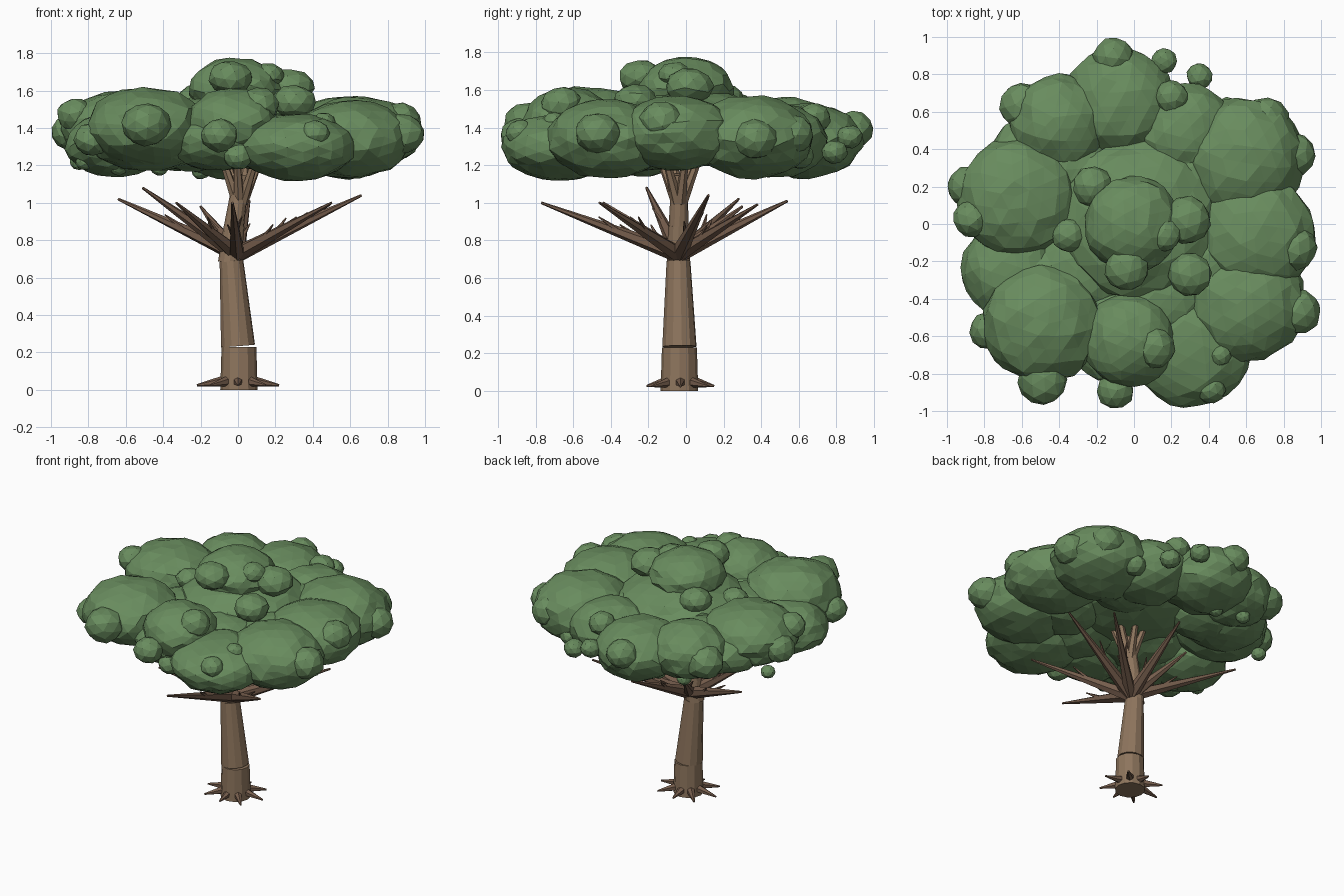
import bpy, bmesh, random
from math import sin, cos, tau
from mathutils import Vector, Matrix

random.seed(4)
cube = bpy.data.objects.get("Cube")
if cube:
    bpy.data.objects.remove(cube)


def material(name, color):
    mat = bpy.data.materials.new(name)
    mat.use_nodes = True
    mat.diffuse_color = (*color, 1)
    mat.node_tree.nodes["Principled BSDF"].inputs["Base Color"].default_value = (*color, 1)
    return mat


leaf = material("leaf green", (0.14, 0.262, 0.112))
bark = material("trunk bark", (0.27, 0.178, 0.11))
wood = material("branch bark", (0.18, 0.11, 0.073))


def finish(bm, name, mat):
    mesh = bpy.data.meshes.new(name)
    bm.to_mesh(mesh)
    bm.free()
    mesh.materials.append(mat)
    obj = bpy.data.objects.new(name, mesh)
    bpy.context.collection.objects.link(obj)
    return obj


def blob(bm, x, y, z, r, rz, detail):
    """Squashed faceted leaf clump with slightly uneven corners."""
    turn = Matrix.Rotation(random.uniform(0, tau), 4, 'Z') @ Matrix.Rotation(random.uniform(0, 1), 4, 'X')
    verts = bmesh.ops.create_icosphere(bm, subdivisions=detail, radius=1)["verts"]
    for v in verts:
        p = (turn @ v.co) * random.uniform(0.96, 1.04)
        v.co = (x + p.x * r, y + p.y * r, z + p.z * rz)


def cone(bm, start, end, r1, r2, sides=6):
    """Tapered limb between two points."""
    a, b = Vector(start), Vector(end)
    d = b - a
    place = Matrix.Translation((a + b) / 2) @ d.to_track_quat('Z', 'Y').to_matrix().to_4x4()
    bmesh.ops.create_cone(bm, cap_ends=True, segments=sides, radius1=r1, radius2=r2,
                          depth=d.length, matrix=place)


# Large canopy clumps: x, y, z, radius, half height
big = [
    (-.49, -.53, 1.41, .32, .21), (-.62, .14, 1.40, .32, .20), (-.40, .54, 1.37, .26, .19),
    (-.08, .64, 1.33, .30, .20), (.28, .48, 1.33, .27, .20), (.58, .35, 1.35, .33, .22),
    (.65, -.05, 1.37, .32, .20), (.60, -.42, 1.34, .32, .21), (.31, -.66, 1.30, .32, .18),
    (-.03, -.62, 1.42, .25, .19), (-.65, -.24, 1.31, .27, .17), (.02, .02, 1.40, .43, .21),
]
bm = bmesh.new()
for b in big:
    blob(bm, *b, 3)
finish(bm, "canopy_clumps", leaf)

# Inner and lower clumps closing the gaps: x, y, radius
bm = bmesh.new()
for x, y, r in [(-.34, .30, .24), (.30, .28, .26), (.42, -.22, .26), (.14, -.40, .26),
                (-.26, -.24, .28), (-.48, -.42, .32), (-.10, -.58, .27), (-.52, .30, .28)]:
    blob(bm, x, y, 1.33, r, .16, 3)
finish(bm, "canopy_inner_clumps", leaf)

# Crown on top
bm = bmesh.new()
blob(bm, -.01, 0, 1.61, .255, .165, 3)
for x, y, z, r in [(-.04, -.24, 1.67, .12), (.30, -.27, 1.54, .12), (.28, .02, 1.62, .13),
                   (.16, -.06, 1.68, .09), (-.22, .20, 1.55, .11), (-.35, -.06, 1.50, .09)]:
    blob(bm, x, y, z, r, r * .75, 2)
finish(bm, "canopy_crown", leaf)

# Small clumps around the rim: x, y, z, radius
small = [
    (-.89, .20, 1.38, .11), (-.87, .03, 1.47, .10), (-.49, -.84, 1.42, .13),
    (-.10, -.89, 1.36, .10), (.11, -.66, 1.52, .11), (.46, -.70, 1.43, .06),
    (.41, -.88, 1.37, .08), (0, -.78, 1.25, .08), (.88, -.47, 1.37, .12),
    (.86, -.13, 1.43, .12), (.85, .37, 1.34, .12), (.71, .56, 1.36, .12),
    (.35, .79, 1.27, .07), (.16, .87, 1.35, .07), (-.11, .89, 1.39, .11),
    (.20, .68, 1.45, .09), (-.59, .63, 1.36, .13), (-.78, -.57, 1.34, .10),
    (.50, .60, 1.25, .08), (-.85, .27, 1.22, .05), (-.82, -.33, 1.22, .05),
    (-.64, -.36, 1.19, .05), (-.42, .62, 1.19, .05), (-.20, .60, 1.17, .05),
]
bm = bmesh.new()
for x, y, z, r in small:
    blob(bm, x, y, z, r, r * .9, 2)
finish(bm, "canopy_rim_clumps", leaf)

# Trunk in stacked tapered lengths, each slightly offset: start, end, radii
lengths = [
    ((.005, -.035, 0), (.005, -.035, .23), .10, .093),
    ((0, -.035, .235), (-.035, -.04, .69), .092, .064),
    ((-.045, -.04, .68), (-.02, -.04, .88), .062, .055),
    ((-.03, -.04, .82), (.02, -.035, 1.15), .056, .042),
]
bm = bmesh.new()
for start, end, r1, r2 in lengths:
    cone(bm, start, end, r1, r2, 12)
finish(bm, "trunk", bark)

# Upper limbs fanning into the canopy
bm = bmesh.new()
for i in range(6):
    a = i * tau / 6 + .3
    d = Vector((cos(a), sin(a), 0))
    cone(bm, Vector((.01, -.035, 1.0)) + d * .015, Vector((.02, -.035, 1.3)) + d * .13, .03, .016)
finish(bm, "upper_limbs", bark)

# Spreading branches with short twigs
tips = [
    (-.64, .28, 1.02), (-.51, -.21, 1.08), (-.03, -.77, 1.0), (.50, -.46, 1.0),
    (.66, .12, 1.04), (.49, .38, .99), (.06, .54, 1.01), (-.33, -.44, 1.0),
    (-.20, .30, .98),
]
bm = bmesh.new()
for tip in tips:
    tip = Vector(tip)
    root = Vector((-.005, -.04, .725))
    cone(bm, root, tip, .045, .007)
    side = (tip - root).cross(Vector((0, 0, 1))).normalized()
    for t, s in [(.25, 1), (.4, -1)]:
        start = root.lerp(tip, t)
        end = root.lerp(tip, t + .18) + side * s * .04 + Vector((0, 0, .04))
        cone(bm, start, end, .018, .004, 5)
finish(bm, "branches", wood)

# Root spikes around the base
bm = bmesh.new()
for i in range(8):
    a = i * tau / 8
    d = Vector((cos(a), sin(a), 0))
    reach = .18 + .04 * abs(cos(a))
    cone(bm, Vector((0, -.03, .05)) + d * .06, Vector((0, -.03, .025)) + d * reach, .032, .006)
finish(bm, "roots", wood)
